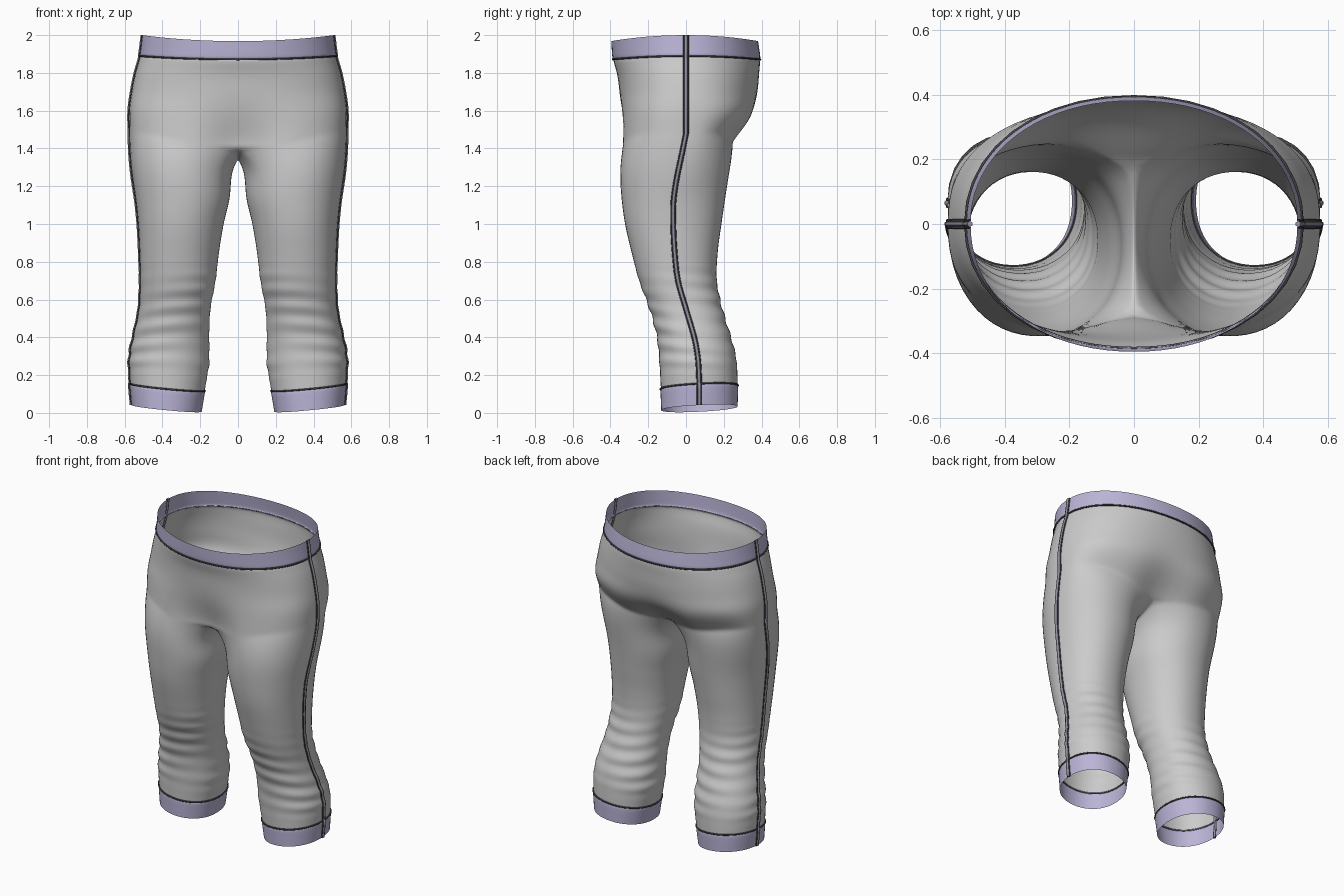
import bpy, bmesh
from math import sin, cos, pi, radians, exp

if "Cube" in bpy.data.objects:
    bpy.data.objects.remove(bpy.data.objects["Cube"])

HALF, INNER = 20, 10            # columns on outer half, columns across crotch
# height: half width, front y, back y, squareness
TORSO = [(2.0, .505, -.394, .38, 2.1), (1.89, .52, -.387, .393, 2.1), (1.8, .545, -.366, .388, 2.2),
         (1.7, .565, -.354, .38, 2.3), (1.6, .578, -.352, .36, 2.5), (1.48, .577, -.357, .268, 2.6)]
# height: inner x, outer x, front y, back y
LEG = [(1.48, .04, .577, -.357, .265), (1.3, .04, .562, -.355, .235), (1.15, .042, .545, -.345, .212),
       (1.0, .075, .53, -.325, .19), (.85, .1, .522, -.29, .17), (.7, .118, .518, -.25, .165),
       (.55, .145, .525, -.195, .195), (.4, .152, .555, -.155, .24), (.28, .152, .575, -.143, .268),
       (.14, .175, .572, -.135, .275), (.02, .195, .562, -.13, .272)]


def clamp(v):
    return max(0.0, min(1.0, v))


def smooth(v):
    v = clamp(v)
    return v * v * (3 - 2 * v)


def sample(table, z):
    """Smooth interpolation of a table sorted by falling height."""
    z = max(table[-1][0], min(table[0][0], z))
    i = next(j for j in range(len(table) - 1) if z >= table[j + 1][0])
    a, b = table[i], table[i + 1]
    p, q = table[max(i - 1, 0)], table[min(i + 2, len(table) - 1)]
    h = b[0] - a[0]
    t = (z - a[0]) / h
    out = []
    for c in range(1, len(a)):
        m0 = (b[c] - p[c]) / (b[0] - p[0]) * h
        m1 = (q[c] - a[c]) / (q[0] - a[0]) * h
        out.append((2*t**3 - 3*t*t + 1) * a[c] + (t**3 - 2*t*t + t) * m0
                   + (3*t*t - 2*t**3) * b[c] + (t**3 - t*t) * m1)
    return out


def spow(v, e):
    return (1 if v >= 0 else -1) * abs(v) ** e


def torso_ring(z, off=0.0):
    """Half ring, front centre round the side to back centre."""
    w, yf, yb, n = sample(TORSO, z)
    b, top = smooth((1.78 - z) / .3), clamp((z - 1.75) / .25)
    pts = []
    for k in range(HALF + 1):
        a = -pi / 2 + pi * k / HALF
        s = sin(a)
        x = 0.0 if k in (0, HALF) else (w + off) * spow(cos(a), 2 / n)
        y = (yb + off if s > 0 else -yf + off) * spow(s, 2 / n)
        dent = exp(-(x / .14) ** 2) * b * b
        y += -.09 * dent if s > 0 else .085 * dent
        dip = abs(s) ** 6 * (.06 if s > 0 else .08) * b
        pts.append((x, y, z - dip - .032 * s * s * top))
    return pts


def leg_point(k, z, off=0.0):
    a = radians(-135 + 270 * k / HALF if k <= HALF else 135 + 90 * (k - HALF) / INNER)
    xi, xo, yf, yb = sample(LEG, z)
    # fabric folds, strongest around knee and shin
    env = smooth((z - .16) / .14) * smooth((.85 - z) / .3)
    fold = .0045 * env * sin(2 * pi * z / .085 + 1.6 * sin(a + .5) + 1.2 * sin(7 * z)) * (.6 + .4 * sin(2 * a + 9 * z))
    off += fold
    cx, cy = (xi + xo) / 2, (yf + yb) / 2
    x = ((xo - xi) / 2 + off) * spow(cos(a), 2 / 2.15)
    y = ((yb - yf) / 2 + off) * spow(sin(a), 2 / 2.15)
    tilt = smooth((.5 - z) / .35)
    return (cx + x, cy + y, z + tilt * (.095 * x + .05 * y))


def leg_ring(z, off=0.0):
    return [leg_point(k, z, off) for k in range(HALF + INNER)]


def material(name, rgb):
    m = bpy.data.materials.new(name)
    m.diffuse_color = (*rgb, 1)
    m.use_nodes = True
    m.node_tree.nodes["Principled BSDF"].inputs["Base Color"].default_value = m.diffuse_color
    return m


LILAC = material("lilac", (.50, .46, .68))
DARK = material("dark_thread", (.06, .06, .065))
PIPE = material("piping", (.30, .29, .36))


def build(name, strips, mat=None):
    """Each strip is a list of rings (top down) plus a closed flag."""
    bm = bmesh.new()
    for rings, closed in strips:
        rows = [[bm.verts.new(p) for p in r] for r in rings]
        for u, l in zip(rows, rows[1:]):
            n = len(u)
            for k in range(n if closed else n - 1):
                j = (k + 1) % n
                bm.faces.new((u[k], l[k], l[j], u[j]))
    bmesh.ops.remove_doubles(bm, verts=bm.verts, dist=.0002)
    me = bpy.data.meshes.new(name)
    bm.to_mesh(me)
    bm.free()
    me.polygons.foreach_set("use_smooth", [True] * len(me.polygons))
    ob = bpy.data.objects.new(name, me)
    bpy.context.collection.objects.link(ob)
    if mat:
        me.materials.append(mat)
    mir = ob.modifiers.new("mirror", 'MIRROR')
    mir.merge_threshold = .0005
    sub = ob.modifiers.new("smooth", 'SUBSURF')
    sub.levels = sub.render_levels = 1
    return ob


def cord(name, pts, radius, mat, closed=False):
    cu = bpy.data.curves.new(name, 'CURVE')
    cu.dimensions = '3D'
    cu.bevel_depth, cu.bevel_resolution = radius, 1
    cu.use_fill_caps = True
    sp = cu.splines.new('POLY')
    sp.points.add(len(pts) - 1)
    for p, c in zip(sp.points, pts):
        p.co = (*c, 1)
    sp.use_cyclic_u = closed
    cu.materials.append(mat)
    ob = bpy.data.objects.new(name, cu)
    bpy.context.collection.objects.link(ob)


def flip(pts):
    return [(-x, y, z) for x, y, z in pts]


# trousers: seat
seat = [torso_ring(1.895, -.006)] + [torso_ring(1.885 - .405 * i / 18) for i in range(19)]
join = seat[-1]
# crotch saddle closes the top of the leg
b, f = join[HALF], join[0]
ring0 = list(join)
for i in range(1, INNER):
    u = i / INNER
    ring0.append((0, b[1] + (f[1] - b[1]) * u, b[2] + (f[2] - b[2]) * u - .07 * sin(pi * u)))
# upper leg blends from the seat into the round thigh
leg = [ring0]
for i in range(1, 17):
    t = i / 16
    ring = []
    for k, p in enumerate(ring0):
        side = 1 - abs(k - HALF / 2) / (HALF / 2) if k <= HALF else 0
        w = 1 - (1 - t) ** (4 - 2.5 * side)
        z = p[2] + (1.1 - p[2]) * t
        q = leg_point(k, z)
        ring.append((p[0] + (q[0] - p[0]) * w, p[1] + (q[1] - p[1]) * w, z))
    leg.append(ring)
# lower leg
leg += [leg_ring(1.1 - .965 * i / 76) for i in range(1, 77)] + [leg_ring(.13, -.006)]
build("trousers", [(seat, False), (leg, True)])

# waistband and cuffs
waist = [torso_ring(z, .003) for z in (2.0, 1.97, 1.94, 1.91, 1.893)] + [torso_ring(1.89, -.005)]
build("waistband", [(waist, False)], LILAC)
cuff = [leg_ring(.138, -.005)] + [leg_ring(z, .003) for z in (.134, .11, .08, .05, .024)]
build("cuffs", [(cuff, True)], LILAC)

# stitched grooves beside the bands
edge = torso_ring(1.889, .001)
cord("waist_stitch", edge + flip(edge[1:-1])[::-1], .005, DARK, True)
hem = leg_ring(.136, .001)
cord("right_cuff_stitch", hem, .005, DARK, True)
cord("left_cuff_stitch", flip(hem), .005, DARK, True)

# side seams with piping
mid = HALF // 2
path = [r[mid] for r in waist[:-1] + seat[1:] + leg[1:-1] + cuff[1:]]
for side, fn in (("right", list), ("left", flip)):
    cord(side + "_side_piping", fn(path), .009, PIPE)
    for tag, d in (("front", -.011), ("back", .011)):
        cord(side + "_" + tag + "_seam_stitch", fn([(x, y + d, z) for x, y, z in path]), .004, DARK)
